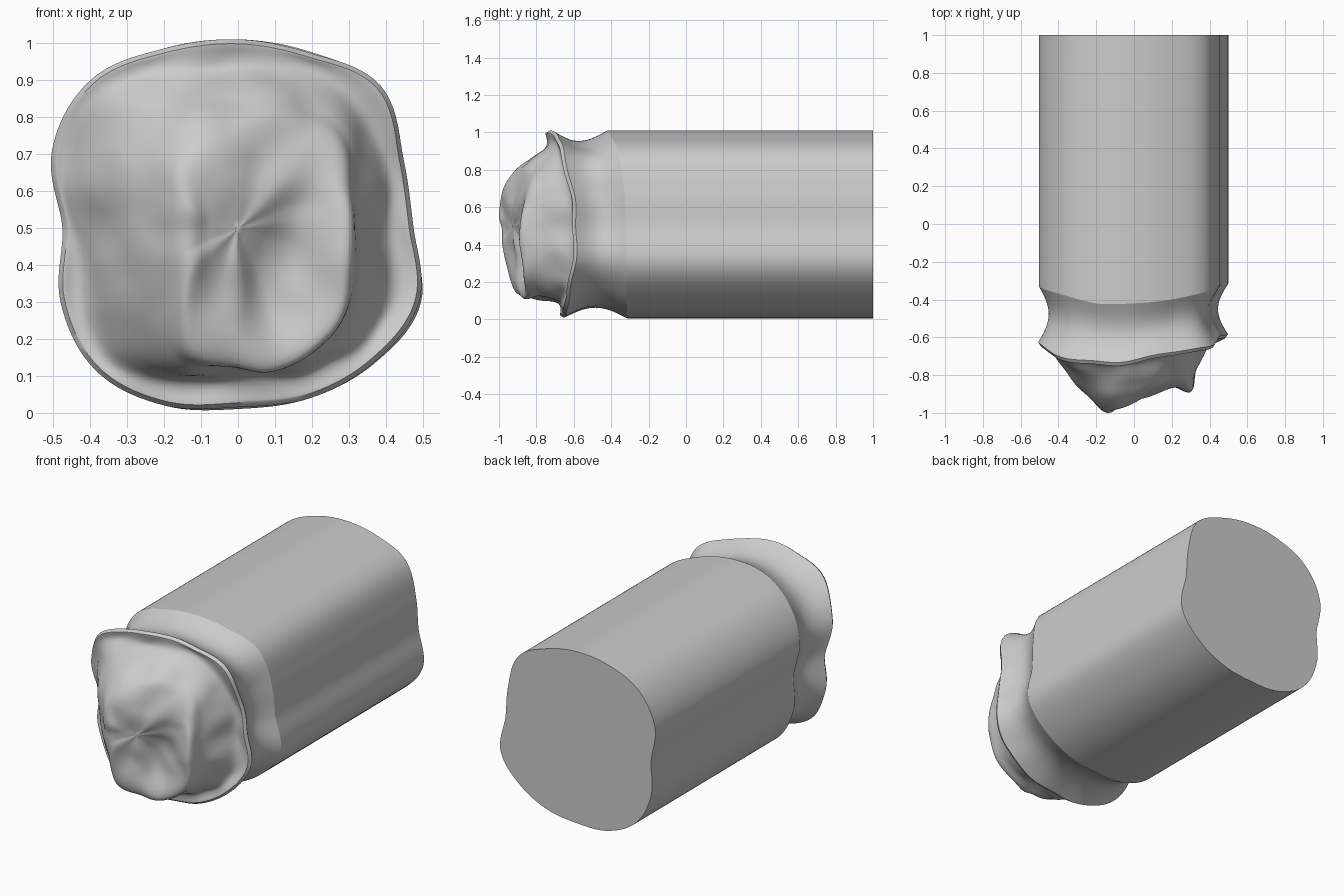
import bpy, math
from mathutils import Vector, noise

if "Cube" in bpy.data.objects:
    bpy.data.objects.remove(bpy.data.objects["Cube"])

N = 144   # points around each ring
K = 16    # control spokes around the section, centred on x=0, z=0.5

# Radius / depth controls, counter-clockwise seen from the front, starting at +x
BASE_R = [.465, .485, .54, .515, .51, .525, .555, .54, .475, .515, .54, .52, .49, .5, .52, .535]
BASE_Y = [-.32, -.33, -.36, -.40, -.42, -.42, -.37, -.335] + [-.315] * 8
LIP_R = [.475, .485, .545, .512, .51, .525, .565, .545, .475, .52, .545, .52, .485, .5, .517, .53]
LIP_Y = [-.59, -.60, -.65, -.68, -.72, -.725, -.70, -.63, -.60, -.60, -.62, -.64, -.65, -.64, -.62, -.59]
FOOT_R = [.40, .42, .46, .46, .43, .45, .50, .47, .42, .44, .48, .45, .41, .43, .45, .44]
FOOT_Y = [-.62, -.63, -.67, -.70, -.74, -.75, -.73, -.68, -.65, -.64, -.66, -.68, -.69, -.68, -.64, -.61]
WALL_R = [.33, .35, .39, .37, .35, .36, .36, .32, .29, .31, .36, .40, .375, .395, .385, .36]
WALL_Y = [-.78, -.77, -.77, -.80, -.83, -.86, -.85, -.86, -.86, -.85, -.82, -.84, -.80, -.78, -.78, -.77]
RIM_R = [.29, .30, .33, .30, .27, .25, .22, .17, .155, .165, .20, .33, .36, .385, .35, .31]
RIM_Y = [-.89, -.87, -.84, -.87, -.92, -.97, -.99, -1, -.985, -.98, -.97, -.94, -.89, -.86, -.87, -.89]
TOP_Y = [-.86, -.87, -.90, -.92, -.95, -.97, -.975, -.97, -.965, -.96, -.955, -.93, -.91, -.84, -.83, -.84]


def spline(a, b, c, d, t):
    return b + .5 * t * (c - a + t * (2 * a - 5 * b + 4 * c - d + t * (3 * (b - c) + d - a)))


def around(table):
    """Spread the 16 controls smoothly over N points."""
    out = []
    for j in range(N):
        f = j * K / N
        i, t = int(f), f - int(f)
        out.append(spline(table[i - 1], table[i], table[(i + 1) % K], table[(i + 2) % K], t))
    return out


def ring(radii, depths):
    return [Vector((r * math.cos(2 * math.pi * j / N), y, .5 + r * math.sin(2 * math.pi * j / N)))
            for j, (r, y) in enumerate(zip(radii, depths))]


def loft(name, rings, cap_start=False, tip=None, angle=30):
    """Skin rings from back to front."""
    verts = [v for r in rings for v in r]
    faces = []
    for i in range(len(rings) - 1):
        for j in range(N):
            k = (j + 1) % N
            faces.append((i * N + j, i * N + k, (i + 1) * N + k, (i + 1) * N + j))
    if cap_start:
        faces.append(tuple(reversed(range(N))))
    if tip is not None:
        verts.append(tip)
        last = (len(rings) - 1) * N
        faces += [(last + j, last + (j + 1) % N, len(verts) - 1) for j in range(N)]
    mesh = bpy.data.meshes.new(name)
    mesh.from_pydata([tuple(v) for v in verts], [], faces)
    obj = bpy.data.objects.new(name, mesh)
    bpy.context.collection.objects.link(obj)
    bpy.ops.object.select_all(action='DESELECT')
    obj.select_set(True)
    bpy.context.view_layer.objects.active = obj
    bpy.ops.object.shade_smooth_by_angle(angle=math.radians(angle))
    return obj


base_r, base_y = around(BASE_R), around(BASE_Y)
lip_r, lip_y = around(LIP_R), around(LIP_Y)
# gentle waviness of the margin line
lip_y = [y + .008 * math.sin(j * .35) * math.sin(j * 2 * math.pi / N * 3) for j, y in enumerate(lip_y)]

# Long straight stem with a flat back
loft("stem", [ring(base_r, [1.0] * N), ring(base_r, base_y)], cap_start=True)

# Concave groove between the stem and the margin
groove = []
for s in range(13):
    t = s / 12
    dip = .056 * math.sin(math.pi * t)
    groove.append(ring([a + (b - a) * t - dip for a, b in zip(base_r, lip_r)],
                       [a + (b - a) * t for a, b in zip(base_y, lip_y)]))
loft("groove", groove)

# Prepared tooth: thin lip, shoulder, tapered wall and uneven top
lip_front = [r - .012 for r in lip_r], [y - .018 for y in lip_y]
rim_r = around(RIM_R)
stations = [lip_front, (around(FOOT_R), around(FOOT_Y)), (around(WALL_R), around(WALL_Y)),
            (rim_r, around(RIM_Y)), ([r * .5 for r in rim_r], around(TOP_Y)),
            ([0] * N, [-.93] * N)]
STEPS = 8
tooth = [ring(lip_r, lip_y)]
for s in range(len(stations) - 1):
    p = [stations[min(max(s + o, 0), len(stations) - 1)] for o in (-1, 0, 1, 2)]
    for q in range(STEPS):
        t = q / STEPS
        tooth.append(ring(*[[spline(p[0][c][j], p[1][c][j], p[2][c][j], p[3][c][j], t)
                             for j in range(N)] for c in (0, 1)]))
tip = Vector((0, -.93, .5))
# uneven hand-cut surface, fading out at the lip
for i, r in enumerate(tooth[2:]):
    fade = min(1, i / 6)
    for v in r:
        v += noise.noise_vector(v * 7) * .014 * fade
tip += noise.noise_vector(tip * 7) * .014
low = min(v.y for r in tooth for v in r)
for r in tooth[2:]:
    for v in r:
        v.y += (-1 - low) * max(0, min(1, (-.75 - v.y) / .2))
loft("prepared_tooth", tooth, tip=tip, angle=40)
